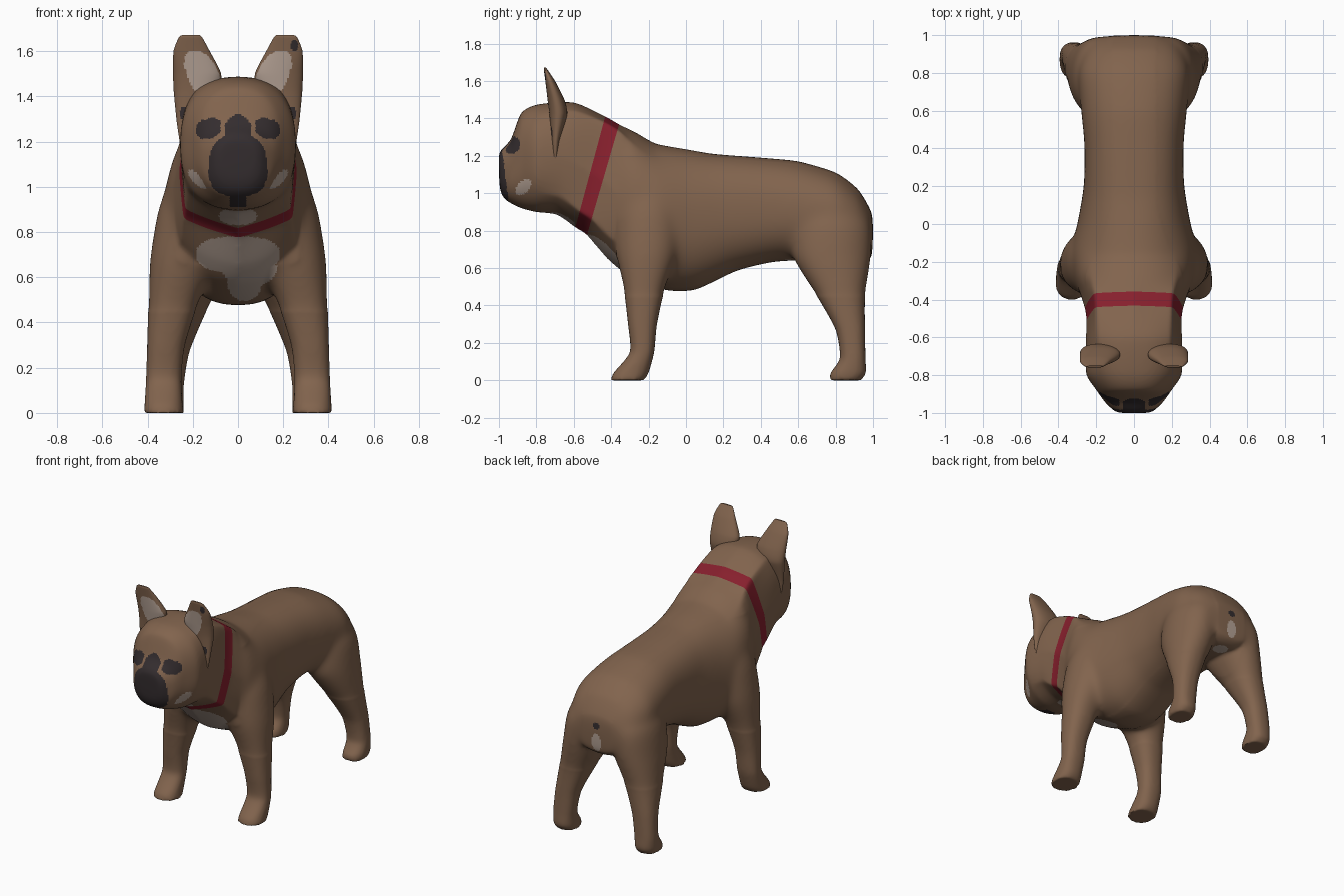
import bpy, bmesh, math
from mathutils import Vector

if "Cube" in bpy.data.objects:
    bpy.data.objects.remove(bpy.data.objects["Cube"])

COLOURS = [("brown coat", (0.222, 0.127, 0.075)), ("dark marking", (0.034, 0.026, 0.028)),
           ("pale marking", (0.46, 0.36, 0.30)), ("red collar", (0.24, 0.014, 0.026))]
BROWN, DARK, PALE, RED = range(4)
mats = []
for label, rgb in COLOURS:
    m = bpy.data.materials.new(label)
    m.diffuse_color = (*rgb, 1)
    m.use_nodes = True
    m.node_tree.nodes["Principled BSDF"].inputs["Base Color"].default_value = m.diffuse_color
    mats.append(m)

# Half outline of the angular neck: keel, lower corner, side, upper corner, crest
NECK = [(0, -1), (.93, -.72), (1, 0), (.82, .91), (0, 1)]


def smooth_rows(rows, steps):
    """Ease between the given sections."""
    out = []
    last = len(rows) - 1
    for i in range(last):
        a, b = rows[i], rows[i + 1]
        p, q = rows[max(i - 1, 0)], rows[min(i + 2, last)]
        for k in range(steps):
            t = k / steps
            h0, h1 = 2*t**3 - 3*t**2 + 1, t**3 - 2*t**2 + t
            h2, h3 = 1 - h0, t**3 - t**2
            out.append([h0*a[j] + h1*.35*(b[j] - p[j]) + h2*b[j] + h3*.35*(q[j] - a[j])
                        for j in range(len(a))])
    out.append(list(rows[-1]))
    return out


def rounded(angle, n):
    """Point on a unit rounded square; n = 2 is a circle."""
    c, s = math.cos(angle), math.sin(angle)
    r = (abs(c)**n + abs(s)**n) ** (-1 / n)
    return c * r, s * r


def angular(angle):
    """Point on the neck outline in the same direction."""
    c, s = math.cos(angle), math.sin(angle)
    d = abs(c)
    for (px, py), (qx, qy) in zip(NECK, NECK[1:]):
        if px * s - py * d >= -1e-9 and d * qy - s * qx >= -1e-9:
            r = (px * qy - py * qx) / (d * (qy - py) - s * (qx - px))
            return c * r, s * r
    return c, s


def upright(sec, angle):
    """Body section: top y, z, bottom y, z, half width, squareness, angularity."""
    ty, tz, by, bz, w, n, k = sec
    c, s = rounded(angle, n)
    ac, a_s = angular(angle)
    c, s = c + k * (ac - c), s + k * (a_s - s)
    return (w * c, (ty + by) / 2 + s * (ty - by) / 2, (tz + bz) / 2 + s * (tz - bz) / 2)


def level(sec, angle):
    """Section for legs and ears: height, x range, y range, squareness."""
    z, x0, x1, y0, y1, n = sec
    c, s = rounded(angle, n)
    return ((x0 + x1) / 2 + c * (x1 - x0) / 2, (y0 + y1) / 2 + s * (y1 - y0) / 2, z)


def loft(bm, rows, section, sides, steps, side=1):
    rings = []
    for s in smooth_rows(rows, steps):
        pts = [section(s, 2 * math.pi * k / sides) for k in range(sides)]
        rings.append([bm.verts.new((side * x, y, z)) for x, y, z in pts])
    for a, b in zip(rings, rings[1:]):
        for k in range(sides):
            j = (k + 1) % sides
            bm.faces.new((a[k], a[j], b[j], b[k]))
    bm.faces.new(rings[0])
    bm.faces.new(rings[-1])
    bmesh.ops.recalc_face_normals(bm, faces=bm.faces[:])


def finish(bm, name, paint=None):
    bm.normal_update()
    if paint:
        for f in bm.faces:
            f.material_index = paint(f.calc_center_median(), f.normal)
    mesh = bpy.data.meshes.new(name)
    bm.to_mesh(mesh)
    bm.free()
    for m in mats:
        mesh.materials.append(m)
    mesh.shade_smooth()
    mesh.set_sharp_from_angle(angle=math.radians(50))
    ob = bpy.data.objects.new(name, mesh)
    bpy.context.collection.objects.link(ob)
    return ob


def oval(u, v, cu, cv, ru, rv, n=2):
    return (abs(u - cu) / ru)**n + (abs(v - cv) / rv)**n < 1


# Body and head, from rump to nose
body = [
    (1.0, .80, 1.0, .79, .005, 2, 0),
    (.99, .90, .99, .66, .17, 2.3, 0),
    (.92, 1.02, .93, .62, .25, 2.3, 0),
    (.80, 1.11, .80, .62, .295, 2.3, 0),
    (.60, 1.17, .60, .64, .28, 2.3, 0),
    (.40, 1.19, .45, .63, .263, 2.4, 0),
    (.15, 1.21, .27, .585, .265, 2.4, 0),
    (.00, 1.235, .05, .485, .295, 2.3, 0),
    (-.16, 1.265, -.12, .485, .33, 2.2, 0),
    (-.26, 1.32, -.32, .57, .315, 2.3, .2),
    (-.31, 1.345, -.42, .65, .285, 2.5, .5),
    (-.36, 1.37, -.53, .775, .26, 3, .85),
    (-.43, 1.41, -.59, .815, .252, 3, .85),
    (-.60, 1.485, -.69, .885, .255, 2.6, .4),
    (-.79, 1.475, -.80, .90, .252, 2.4, 0),
    (-.88, 1.43, -.88, .92, .198, 2.4, 0),
    (-.935, 1.29, -.95, .955, .153, 2.5, 0),
    (-.985, 1.235, -.98, .985, .112, 2.5, 0),
    (-1.0, 1.20, -.995, 1.03, .08, 2.5, 0),
    (-1.0, 1.12, -1.0, 1.11, .004, 2, 0),
]

# Front legs, shoulder to paw
front_leg = [
    (1.14, .04, .25, -.26, -.12, 2),
    (1.00, .02, .318, -.34, -.04, 2),
    (.88, .02, .358, -.385, -.01, 2),
    (.68, .08, .390, -.375, -.04, 2.1),
    (.50, .17, .396, -.335, -.11, 2.3),
    (.30, .235, .402, -.31, -.155, 2.4),
    (.15, .25, .407, -.30, -.17, 2.4),
    (.04, .245, .413, -.387, -.20, 2.4),
    (.00, .24, .417, -.402, -.225, 2.4),
]

# Hind legs, hip to paw
hind_leg = [
    (1.05, .02, .18, .64, .82, 2),
    (.85, .02, .312, .57, .98, 2),
    (.66, .04, .345, .57, .99, 2.1),
    (.45, .14, .365, .70, .958, 2.3),
    (.27, .215, .38, .80, .957, 2.4),
    (.12, .24, .391, .823, .96, 2.4),
    (.04, .24, .394, .773, .962, 2.4),
    (.00, .24, .388, .768, .935, 2.4),
]

# Collar edges as (y, z) lines in the side plane
EDGES = [((-.357, 1.37), (-.53, .775)), ((-.432, 1.41), (-.592, .815))]


def ahead(edge, y, z):
    (y0, z0), (y1, z1) = edge
    return (y - y0) * (z1 - z0) - (z - z0) * (y1 - y0) > 0


def paint_body(c, n):
    x, y, z = abs(c.x), c.y, c.z
    if ahead(EDGES[0], y, z) and not ahead(EDGES[1], y, z):
        return RED
    if y < -.8:
        # muzzle mask, nose bridge, chin and eyes
        if oval(x, z, 0, 1.095, .13 - .12 * max(0, z - 1.1), .135, 3):
            return DARK
        if oval(x, z, 0, 1.25, .06, .07):
            return DARK
        if x < .035 and z < .98 and y < -.84:
            return DARK
        if oval(x, z + .15 * (x - .13), .13, 1.258, .055, .045, 2.5):
            return DARK
        # cheeks
        if x > .12 and oval(y, z - .5 * (y + .865), -.87, 1.035, .043, .038):
            return PALE
    # throat and chest
    if -.72 < y < -.5 and oval(x, z, 0, .87, .085, .04):
        return PALE
    if y < -.1 and (oval(x, z, 0, .70, .185, .08, 2.5) or oval(c.x, z, .05, .64, .12, .085)
                    or oval(c.x, z, .03, .57, .075, .075)):
        return PALE
    # rump and belly markings
    if y > .9 and oval(x, z, 0, .835, .03, .022):
        return DARK
    if y > .9 and oval(x, z, 0, .72, .038, .06):
        return PALE
    if z < .68 and (oval(x, y, 0, .88, .05, .05) or oval(x, y, 0, .545, .08, .03)):
        return PALE
    return BROWN


# Fuse body and legs into one skin
bm = bmesh.new()
loft(bm, body, upright, 96, 8)
for side in (1, -1):
    loft(bm, front_leg, level, 32, 5, side)
    loft(bm, hind_leg, level, 32, 5, side)
core = finish(bm, "rough_body")
mod = core.modifiers.new("fuse", 'REMESH')
mod.mode = 'VOXEL'
mod.voxel_size = .0105
bpy.context.view_layer.update()
fused = core.evaluated_get(bpy.context.evaluated_depsgraph_get())
skin = bmesh.new()
skin.from_mesh(fused.to_mesh())
fused.to_mesh_clear()
bpy.data.objects.remove(core)


def relax(verts, times):
    for _ in range(times):
        bmesh.ops.smooth_vert(skin, verts=verts, factor=.5,
                              use_axis_x=True, use_axis_y=True, use_axis_z=True)


# Soften the skin a little, and the shoulders and hips more
relax(skin.verts[:], 3)
relax([v for v in skin.verts if abs(v.co.x) > .12 and v.co.y > -.37 and .45 < v.co.z < 1.2], 40)
# Crisp collar edges
for (y0, z0), (y1, z1) in EDGES:
    bmesh.ops.bisect_plane(skin, geom=skin.verts[:] + skin.edges[:] + skin.faces[:], dist=1e-5,
                           plane_co=(0, y0, z0), plane_no=Vector((0, z1 - z0, y0 - y1)).normalized())
finish(skin, "body_head_and_legs", paint_body)

# Ears, base to tip
ear = [
    (1.15, .19, .25, -.71, -.69, 2.2),
    (1.28, .17, .270, -.718, -.675, 2.2),
    (1.42, .09, .284, -.73, -.635, 2.2),
    (1.50, .075, .287, -.74, -.65, 2.2),
    (1.60, .125, .285, -.752, -.70, 2.4),
    (1.66, .158, .262, -.76, -.74, 2.4),
    (1.672, .17, .245, -.758, -.748, 2.4),
]


def paint_ear(c, n):
    x, z = abs(c.x), c.z
    if n.y < -.1:
        # inner ear and small spots
        if oval(x - .35 * (z - 1.5), z, .156, 1.49, .072, .112, 2.3):
            return PALE
        if oval(x, z, .242, 1.328, .016, .028) or oval(c.x, z, .25, 1.625, .016, .026):
            return DARK
    return BROWN


for side, word in ((1, "left"), (-1, "right")):
    bm = bmesh.new()
    loft(bm, ear, level, 72, 12, side)
    finish(bm, "ear_" + word, paint_ear)
